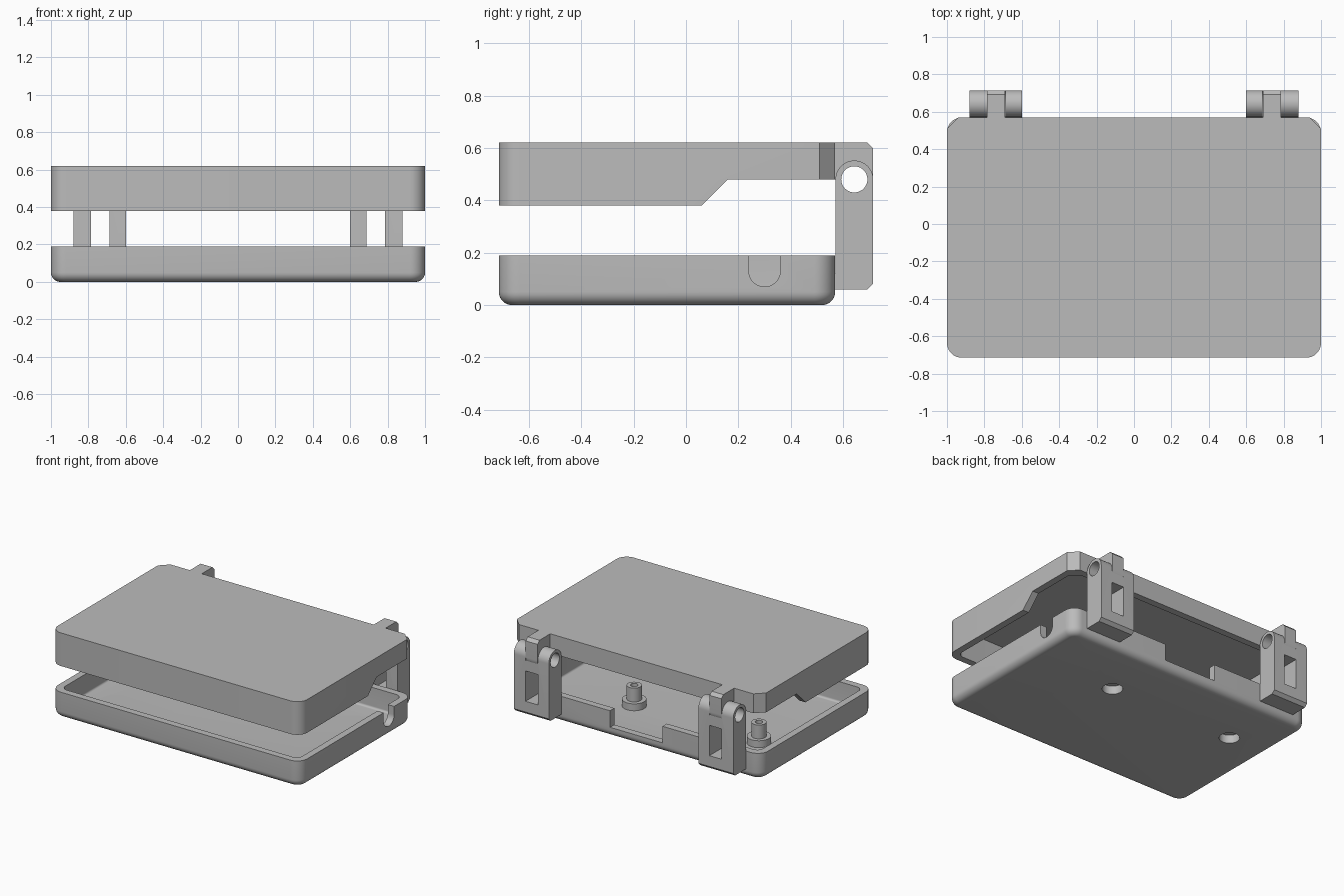
import bpy, bmesh
from math import sin, cos, pi, radians

if "Cube" in bpy.data.objects:
    bpy.data.objects.remove(bpy.data.objects["Cube"])

grey = bpy.data.materials.new("plain grey")
grey.use_nodes = True
color = (0.5, 0.5, 0.5, 1)
grey.diffuse_color = color
grey.node_tree.nodes["Principled BSDF"].inputs["Base Color"].default_value = color

FRONT, BACK, REAR = -0.715, 0.57, 0.715
PIN_Y, PIN_Z, PIN_R = 0.643, 0.48, 0.072
WALL = 0.05


def prism(name, pts, axis, lo, hi):
    """Extrude a 2D outline along an axis."""
    place = {"x": lambda u, v, w: (w, u, v),
             "y": lambda u, v, w: (u, w, v),
             "z": lambda u, v, w: (u, v, w)}[axis]
    bm = bmesh.new()
    rings = [[bm.verts.new(place(u, v, w)) for u, v in pts] for w in (lo, hi)]
    for ring in rings:
        bm.faces.new(ring)
    for i in range(len(pts)):
        j = (i + 1) % len(pts)
        bm.faces.new((rings[0][i], rings[0][j], rings[1][j], rings[1][i]))
    bmesh.ops.recalc_face_normals(bm, faces=bm.faces)
    mesh = bpy.data.meshes.new(name)
    bm.to_mesh(mesh)
    bm.free()
    mesh.materials.append(grey)
    obj = bpy.data.objects.new(name, mesh)
    bpy.context.collection.objects.link(obj)
    return obj


def rect(x0, x1, y0, y1):
    return [(x0, y0), (x1, y0), (x1, y1), (x0, y1)]


def arc(cx, cy, r, start, end, n=24):
    angles = [radians(start + (end - start) * i / n) for i in range(n + 1)]
    return [(cx + r * cos(a), cy + r * sin(a)) for a in angles]


def circle(cx, cy, r, n=40):
    return arc(cx, cy, r, 0, 360, n)[:-1]


def round_edges(obj, test, radius, segments):
    """Round every edge whose two end points pass the test."""
    bm = bmesh.new()
    bm.from_mesh(obj.data)
    edges = [e for e in bm.edges if test(e.verts[0].co, e.verts[1].co)]
    bmesh.ops.bevel(bm, geom=edges, offset=radius, segments=segments,
                    profile=0.5, affect="EDGES", clamp_overlap=True)
    bm.to_mesh(obj.data)
    bm.free()


def combine(obj, other, operation="DIFFERENCE"):
    mod = obj.modifiers.new("combine", "BOOLEAN")
    mod.operation, mod.solver, mod.object = operation, "EXACT", other
    bpy.context.view_layer.objects.active = obj
    bpy.ops.object.modifier_apply(modifier=mod.name)
    bpy.data.objects.remove(other)


def cut(obj, pts, axis, lo, hi):
    combine(obj, prism("cutter", pts, axis, lo, hi))


def upright(a, b):
    return abs(a.z - b.z) > 0.05


# Tray: rounded pan
def pan(name, inset, z0, z1, corner, fillet):
    obj = prism(name, rect(-1 + inset, 1 - inset, FRONT + inset, BACK - inset), "z", z0, z1)
    round_edges(obj, upright, corner, 10)
    round_edges(obj, lambda a, b: max(a.z, b.z) < z0 + 0.001, fillet, 7)
    return obj


tray = pan("tray", 0, 0, 0.19, 0.08, 0.05)
combine(tray, pan("cutter", WALL, 0.04, 0.3, 0.045, 0.015))
# Cable slot in one side, wide notch in the back wall
cut(tray, arc(0.3, 0.13, 0.06, 180, 360) + [(0.36, 0.3), (0.24, 0.3)], "x", 0.9, 1.1)
cut(tray, rect(-0.21, 0.21, 0.07, 0.3), "y", 0.48, 0.65)
# Screw posts with recessed holes underneath
POST_Y = 0.15
for x in (0.31, -0.69):
    for r, top in ((0.08, 0.09), (0.05, 0.19)):
        combine(tray, prism("post", circle(x, POST_Y, r), "z", 0.025, top), "UNION")
    cut(tray, circle(x, POST_Y, 0.068), "z", -0.1, 0.06)
    cut(tray, circle(x, POST_Y, 0.025), "z", -0.1, 0.3)


# Lid: rounded front corners, chamfered back corners, hollow below
def lid_shape(name, inset, z0, z1, front_radius):
    obj = prism(name, rect(-1 + inset, 1 - inset, FRONT + inset, BACK - inset), "z", z0, z1)
    round_edges(obj, lambda a, b: upright(a, b) and a.y < 0, front_radius, 10)
    round_edges(obj, lambda a, b: upright(a, b) and a.y > BACK - inset - 0.001, 0.06, 1)
    return obj


lid = lid_shape("lid", 0, 0.38, 0.62, 0.08)
combine(lid, lid_shape("cutter", WALL, 0.2, 0.58, 0.045))
cut(lid, [(0.06, 0.38), (0.16, 0.48), (0.8, 0.48), (0.8, 0.2), (0.06, 0.2)], "x", -1.2, 1.2)

# Hinges, mirrored left and right
parts = [tray, lid]
for side, word in ((1, "left"), (-1, "right")):
    def span(a, b):
        return sorted((side * a, side * b))

    # Bracket behind the tray with slot, window and pin hole
    outline = [(BACK, 0.06), (REAR - 0.022, 0.06), (REAR, 0.082)]
    outline += arc(PIN_Y, PIN_Z, PIN_R, 0, 180)
    bracket = prism(word + "_hinge_bracket", outline, "x", *span(0.6, 0.88))
    slot = arc(PIN_Y, PIN_Z, PIN_R + 0.004, 180, 360) + [(0.8, PIN_Z), (0.8, 0.7), (0.5, 0.7), (0.5, PIN_Z)]
    cut(bracket, slot, "x", *span(0.688, 0.787))
    cut(bracket, rect(*span(0.688, 0.787), 0.16, 0.38), "y", 0.5, 0.8)

    # Lid tab held in the bracket
    tab_outline = [(BACK - 0.03, 0.62), (REAR - 0.022, 0.62), (REAR, 0.598)]
    tab_outline += arc(PIN_Y, PIN_Z, PIN_R, 0, -180) + [(BACK - 0.03, PIN_Z)]
    tab = prism(word + "_lid_tab", tab_outline, "x", *span(0.69, 0.785))
    for part in (bracket, tab):
        cut(part, circle(PIN_Y, PIN_Z, 0.05), "x", *span(0.5, 1.0))
        parts.append(part)

# Smooth curves, crisp edges
for obj in parts:
    bpy.ops.object.select_all(action="DESELECT")
    obj.select_set(True)
    bpy.context.view_layer.objects.active = obj
    bpy.ops.object.shade_smooth_by_angle(angle=radians(30))
